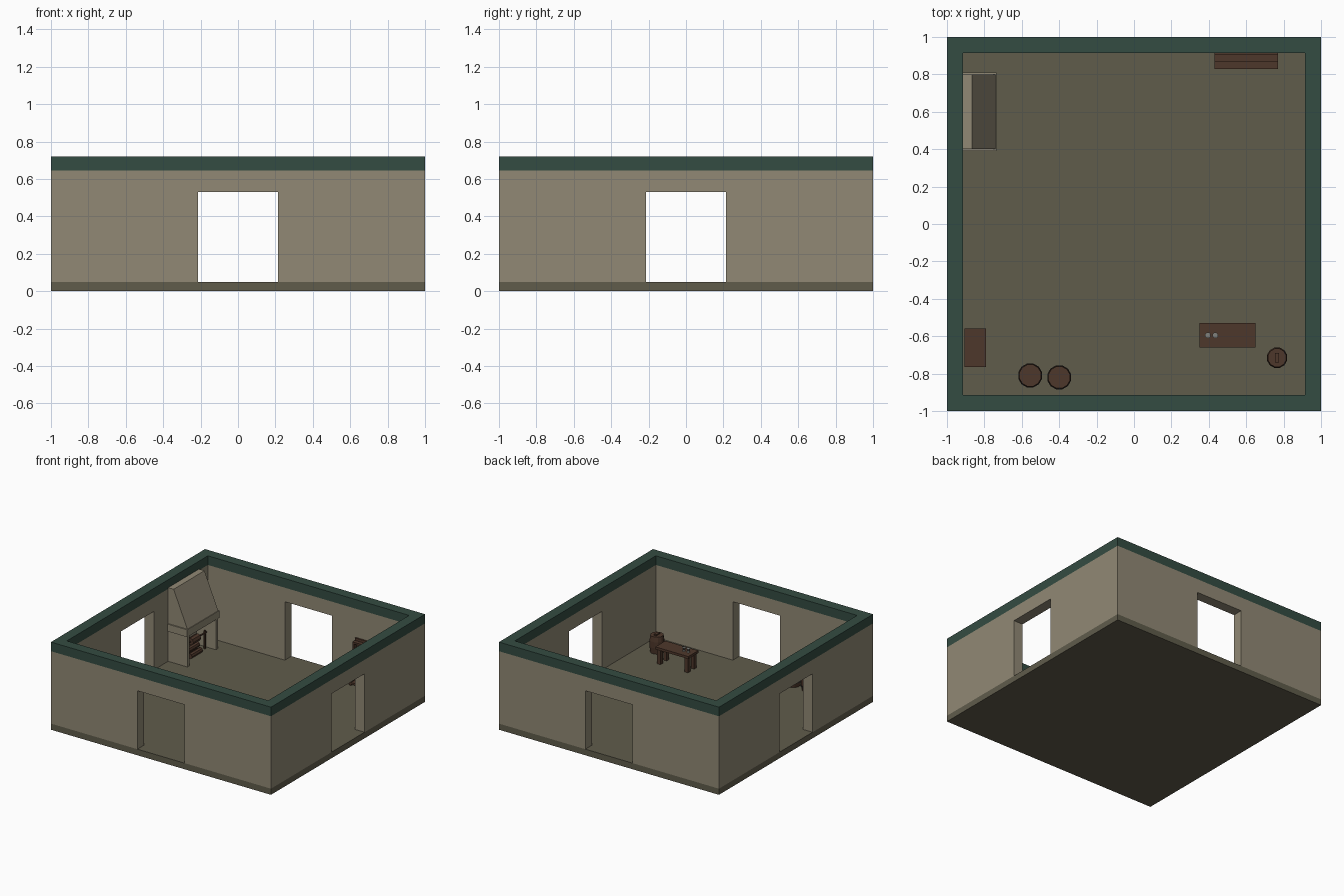
import bpy, bmesh, math
from mathutils import Vector, Matrix

if "Cube" in bpy.data.objects:
    bpy.data.objects.remove(bpy.data.objects["Cube"])


def material(name, rgb):
    m = bpy.data.materials.new(name)
    m.diffuse_color = (*rgb, 1)
    m.use_nodes = True
    m.node_tree.nodes["Principled BSDF"].inputs["Base Color"].default_value = m.diffuse_color
    return m


PLASTER = material("plaster", (0.283, 0.250, 0.178))
FLOOR = material("floor_stone", (0.117, 0.107, 0.071))
GREEN = material("green_trim", (0.034, 0.072, 0.054))
WOOD = material("dark_wood", (0.076, 0.039, 0.024))
METAL = material("grey_metal", (0.22, 0.22, 0.20))
IRON = material("dark_iron", (0.025, 0.022, 0.020))


def finish(name, bm, mat):
    bmesh.ops.recalc_face_normals(bm, faces=bm.faces)
    me = bpy.data.meshes.new(name)
    bm.to_mesh(me)
    bm.free()
    me.materials.append(mat)
    ob = bpy.data.objects.new(name, me)
    bpy.context.collection.objects.link(ob)
    return ob


def box(name, x, y, z, mat):
    """Box from (min, max) pairs."""
    bm = bmesh.new()
    bmesh.ops.create_cube(bm, size=1)
    for v in bm.verts:
        v.co = [a + (b - a) * (c + 0.5) for (a, b), c in zip((x, y, z), v.co)]
    return finish(name, bm, mat)


def prism(name, profile, origin_to, depth, mat):
    """Extrude a closed profile; origin_to maps 2D points to 3D."""
    bm = bmesh.new()
    f = bm.faces.new([bm.verts.new(origin_to(*p)) for p in profile])
    new = bmesh.ops.extrude_face_region(bm, geom=[f])["geom"]
    bmesh.ops.translate(bm, vec=Vector(depth), verts=[v for v in new if isinstance(v, bmesh.types.BMVert)])
    return finish(name, bm, mat)


def rings(name, x, y, profile, mat, sides=12):
    """Closed turned shape around a vertical axis from (radius, z) points."""
    bm = bmesh.new()
    loops = [[bm.verts.new((x + r * math.cos(2 * math.pi * (i + .5) / sides),
                            y + r * math.sin(2 * math.pi * (i + .5) / sides), z))
              for i in range(sides)] for r, z in profile]
    for a, b in zip(loops, loops[1:]):
        for i in range(sides):
            j = (i + 1) % sides
            bm.faces.new((a[i], a[j], b[j], b[i]))
    bm.faces.new(loops[0])
    bm.faces.new(loops[-1])
    return finish(name, bm, mat)


def rod(name, a, b, r, mat, sides=8):
    a, b = Vector(a), Vector(b)
    bm = bmesh.new()
    rot = (b - a).to_track_quat('Z', 'Y').to_matrix().to_4x4()
    bmesh.ops.create_cone(bm, cap_ends=True, segments=sides, radius1=r, radius2=r,
                          depth=(b - a).length, matrix=Matrix.Translation((a + b) / 2) @ rot)
    return finish(name, bm, mat)


# Room shell: floor slab, four walls with doorways, green coping
IN, FL, WT, TOP, D = 0.915, 0.05, 0.645, 0.72, 0.215
box("floor", (-1, 1), (-1, 1), (0, FL), FLOOR)


def wall_profile(half):
    return [(-half, FL), (-D, FL), (-D, 0.53), (D, 0.53), (D, FL), (half, FL), (half, WT), (-half, WT)]


for name, s in (("front", -1), ("back", 1)):
    prism(name + "_wall", wall_profile(1), lambda u, z: (u, s, z), (0, -s * (1 - IN), 0), PLASTER)
    box(name + "_coping", (-1, 1), sorted((s, s * IN)), (WT, TOP), GREEN)
for name, s in (("left", -1), ("right", 1)):
    prism(name + "_wall", wall_profile(IN), lambda u, z: (s, u, z), (-s * (1 - IN), 0, 0), PLASTER)
    box(name + "_coping", sorted((s, s * IN)), (-IN, IN), (WT, TOP), GREEN)

# Fireplace: cheeks, mantel and sloped hood
FX = -0.74
for name, y0 in (("near", 0.40), ("far", 0.77)):
    box(name + "_fireplace_cheek", (-IN, FX), (y0, y0 + 0.03), (FL, 0.30), PLASTER)
box("mantel", (-IN, -0.735), (0.39, 0.81), (0.30, 0.36), PLASTER)
prism("chimney_hood", [(-IN, 0.36), (FX, 0.36), (-0.865, 0.655), (-IN, 0.655)],
      lambda x, z: (x, 0.40, z), (0, 0.40, 0), PLASTER)

# Roasting spit and logs in the hearth
for y in (0.46, 0.74):
    rod("spit_post", (-0.82, y, FL), (-0.82, y, 0.20), 0.008, WOOD, 6)
rod("spit_bar", (-0.82, 0.44, 0.18), (-0.82, 0.76, 0.18), 0.007, WOOD, 6)
rod("roast", (-0.82, 0.55, 0.18), (-0.82, 0.65, 0.18), 0.03, WOOD)
for i, x in enumerate((-0.86, -0.81, -0.835)):
    z = 0.07 if i < 2 else 0.11
    rod("log", (x, 0.53, z), (x, 0.67, z), 0.022, WOOD)

# Table with two cups
box("table_top", (0.35, 0.65), (-0.66, -0.53), (0.17, 0.19), WOOD)
for x in (0.36, 0.61):
    for y in (-0.65, -0.57):
        box("table_leg", (x, x + 0.03), (y, y + 0.03), (FL, 0.17), WOOD)
for x in (0.395, 0.435):
    rings("cup", x, -0.595, [(0.013, 0.19), (0.006, 0.20), (0.016, 0.22)], METAL, 8)

# Small keg beside the table with a top handle
rings("keg", 0.765, -0.715, [(0.050, FL), (0.056, 0.10), (0.056, 0.15), (0.050, 0.19)], WOOD)
box("keg_handle", (0.755, 0.775), (-0.74, -0.69), (0.19, 0.20), WOOD)

# Two barrels with iron hoops
for x, y in ((-0.555, -0.81), (-0.40, -0.82)):
    rings("barrel", x, y, [(0.055, FL), (0.064, 0.10), (0.064, 0.16), (0.060, 0.21)], WOOD)
    for z in (0.085, 0.165):
        rings("barrel_hoop", x, y, [(0.066, z), (0.066, z + 0.012)], IRON)

# Chest in the front left corner
box("chest_body", (-0.90, -0.795), (-0.76, -0.57), (FL, 0.13), WOOD)
box("chest_lid", (-0.905, -0.79), (-0.765, -0.56), (0.13, 0.17), WOOD)

# Stepped shelf unit on the back wall
box("shelf_back", (0.43, 0.77), (0.903, IN), (FL, 0.41), WOOD)
for x in (0.43, 0.755):
    prism("shelf_side", [(0.83, FL), (0.903, FL), (0.903, 0.39), (0.87, 0.39), (0.87, 0.24), (0.83, 0.24)],
          lambda y, z: (x, y, z), (0.015, 0, 0), WOOD)
for y, z in ((0.83, 0.06), (0.83, 0.225), (0.87, 0.375)):
    box("shelf_board", (0.445, 0.755), (y, 0.903), (z, z + 0.015), WOOD)
